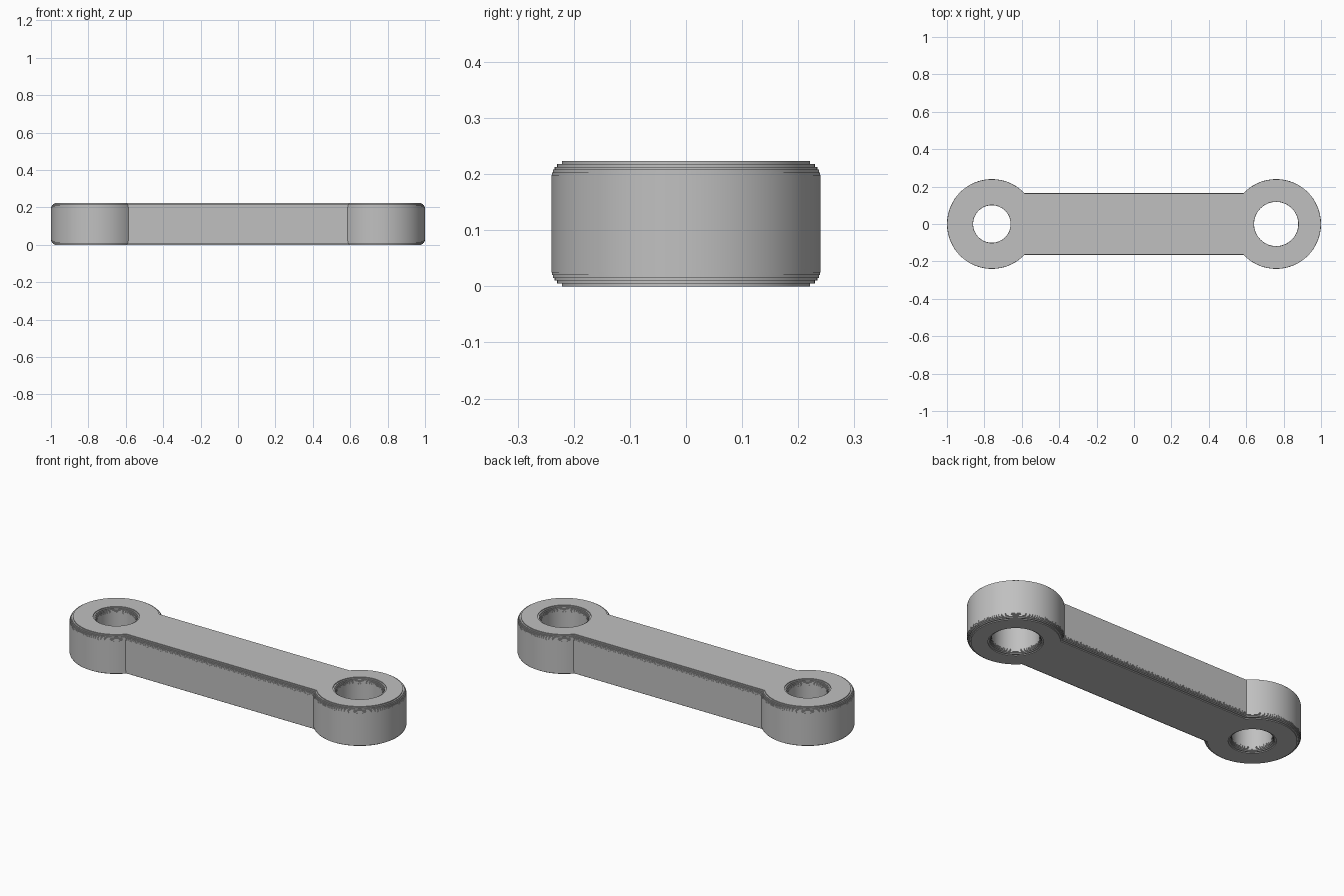
import bpy, bmesh, math

cube = bpy.data.objects.get("Cube")
if cube:
    bpy.data.objects.remove(cube)

HEIGHT = 0.223
END_X = 0.76          # centre of each rounded end
END_R = 0.24
BAR_HALF = 0.165
HOLES = [(-END_X, 0.1), (END_X, 0.118)]
FILLET = 0.03
STEPS = 6
SEG = 64

# Plain grey metal
metal = bpy.data.materials.new("grey_metal")
metal.use_nodes = True
GREY = (0.53, 0.53, 0.53, 1)
metal.diffuse_color = GREY
metal.node_tree.nodes["Principled BSDF"].inputs["Base Color"].default_value = GREY


def arc(cx, r, start, end, count):
    return [(cx + r * math.cos(start + (end - start) * i / count),
             r * math.sin(start + (end - start) * i / count))
            for i in range(count + 1)]


def outline(inset):
    """Dumbbell outline: two round ends joined by a straight bar."""
    r = END_R - inset
    phi = math.asin((BAR_HALF - inset) / r)
    return (arc(END_X, r, phi - math.pi, math.pi - phi, SEG)
            + arc(-END_X, r, phi, 2 * math.pi - phi, SEG))


def hole(cx, radius):
    return lambda inset: arc(cx, radius + inset, 0, 2 * math.pi, SEG)[:-1]


def stepped_profile():
    """Terraced rounding on both edges, as (inset, z) from bottom to top."""
    lower = []
    layer = FILLET / STEPS
    for i in range(STEPS):
        rise = FILLET - (i + 0.45) * layer
        inset = FILLET - math.sqrt(FILLET ** 2 - rise ** 2)
        lower += [(inset, i * layer), (inset, (i + 1) * layer)]
    lower.append((0, FILLET))
    return lower + [(inset, HEIGHT - z) for inset, z in reversed(lower)]


def add_wall(bm, shape, profile):
    """Loft one loop through the profile; return its bottom and top edges."""
    rings = [[bm.verts.new((x, y, z)) for x, y in shape(inset)]
             for inset, z in profile]
    n = len(rings[0])
    for a, b in zip(rings, rings[1:]):
        for i in range(n):
            j = (i + 1) % n
            bm.faces.new((a[i], a[j], b[j], b[i]))
    return [[bm.edges.get((ring[i], ring[(i + 1) % n])) for i in range(n)]
            for ring in (rings[0], rings[-1])]


# Outer wall and the two bored holes
bm = bmesh.new()
profile = stepped_profile()
bottom, top = [], []
for shape in [outline] + [hole(x, r) for x, r in HOLES]:
    low, high = add_wall(bm, shape, profile)
    bottom += low
    top += high

# Flat bottom and top faces
for edges in (bottom, top):
    bmesh.ops.triangle_fill(bm, edges=edges, use_beauty=True)
bmesh.ops.recalc_face_normals(bm, faces=bm.faces)

mesh = bpy.data.meshes.new("link_bar")
bm.to_mesh(mesh)
bm.free()
mesh.materials.append(metal)
link_bar = bpy.data.objects.new("link_bar", mesh)
bpy.context.collection.objects.link(link_bar)

# Smooth round walls, crisp steps
bpy.ops.object.select_all(action='DESELECT')
link_bar.select_set(True)
bpy.context.view_layer.objects.active = link_bar
bpy.ops.object.shade_smooth_by_angle(angle=math.radians(30))
